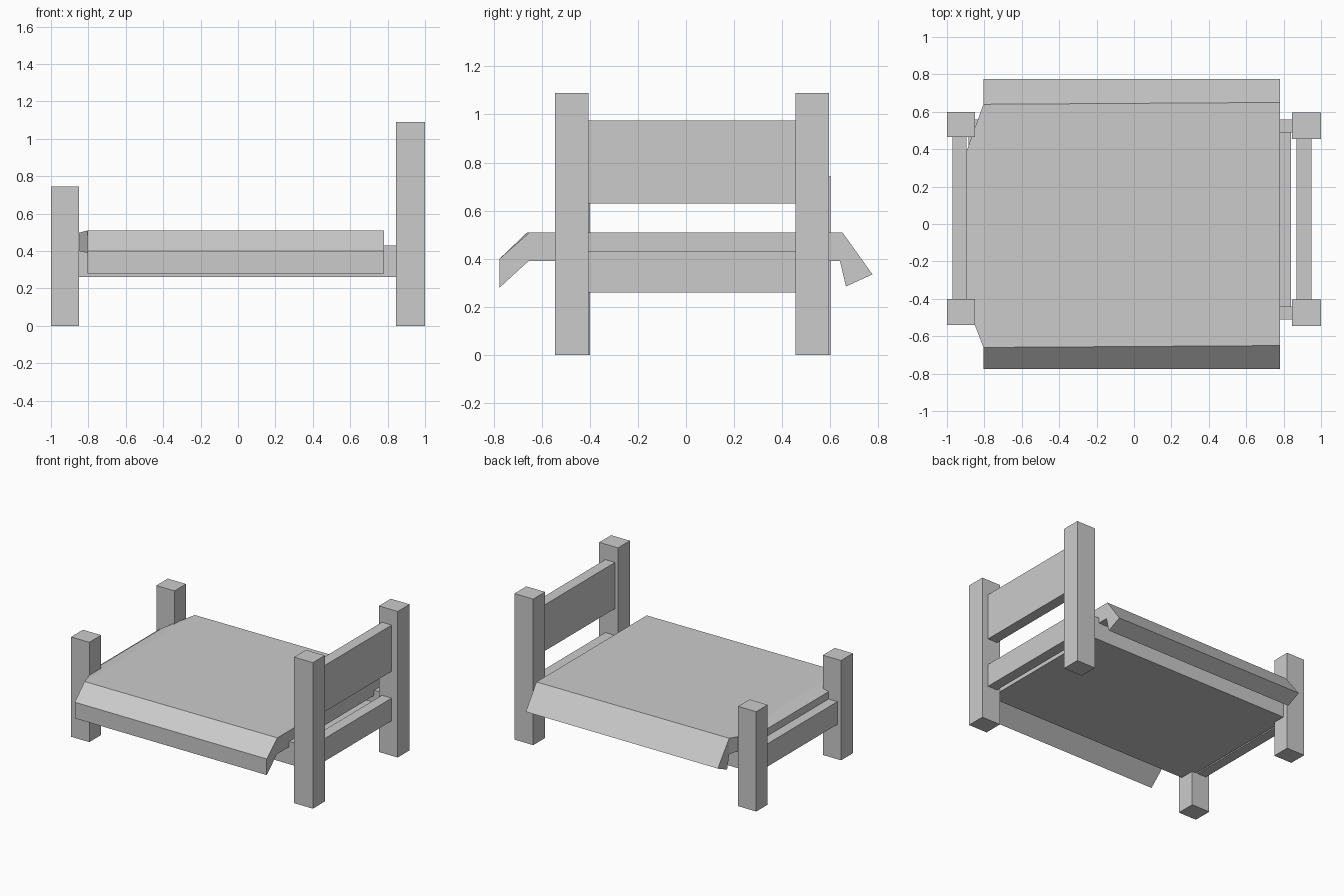
import bpy, bmesh

if "Cube" in bpy.data.objects:
    bpy.data.objects.remove(bpy.data.objects["Cube"])


def box(name, x, y, z):
    """Axis-aligned box from its (min, max) ranges."""
    bm = bmesh.new()
    bmesh.ops.create_cube(bm, size=1)
    for v in bm.verts:
        for i, (a, b) in enumerate((x, y, z)):
            v.co[i] = (a + b) / 2 + v.co[i] * (b - a)
    return finish(name, bm)


def finish(name, bm):
    bmesh.ops.recalc_face_normals(bm, faces=bm.faces[:])
    mesh = bpy.data.meshes.new(name)
    bm.to_mesh(mesh)
    bm.free()
    ob = bpy.data.objects.new(name, mesh)
    bpy.context.collection.objects.link(ob)
    return ob


# Corner posts: tall at the head (+x), short at the foot (-x)
box("head_post_front", (0.845, 1.0), (-0.545, -0.405), (0, 1.09))
box("head_post_back", (0.845, 1.0), (0.455, 0.595), (0, 1.09))
box("foot_post_front", (-1.0, -0.85), (-0.54, -0.40), (0, 0.745))
box("foot_post_back", (-1.0, -0.85), (0.465, 0.60), (0, 0.745))

# Boards between the posts
box("headboard", (0.87, 0.95), (-0.41, 0.46), (0.63, 0.975))
box("head_rail", (0.87, 0.95), (-0.41, 0.46), (0.26, 0.43))
box("foot_rail", (-0.97, -0.895), (-0.40, 0.465), (0.26, 0.43))

# Side rails and the base panel between them
box("side_rail_front", (-0.85, 0.845), (-0.51, -0.44), (0.26, 0.43))
box("side_rail_back", (-0.85, 0.845), (0.49, 0.56), (0.26, 0.43))
box("base_panel", (-0.885, 0.84), (-0.44, 0.49), (0.26, 0.34))

# Mattress with hanging side flaps: one cross-section at each end
bm = bmesh.new()


def section(x, front, back):
    pts = [(front, 0.51), (back, 0.51), (0.775, 0.335), (0.665, 0.285),
           (0.64, 0.39), (-0.655, 0.39), (-0.775, 0.28), (-0.775, 0.40)]
    return [bm.verts.new((x, y, z)) for y, z in pts]


foot = section(-0.805, -0.66, 0.64)
head = section(0.78, -0.65, 0.65)
for i in range(8):
    j = (i + 1) % 8
    bm.faces.new((foot[i], foot[j], head[j], head[i]))
for s in (foot, head):
    bm.faces.new((s[1], s[2], s[3], s[4]))
    bm.faces.new((s[0], s[5], s[6], s[7]))
bm.faces.new([head[k] for k in (0, 1, 4, 5)])

# Tapered tuck at the foot end
tuck = [bm.verts.new((-0.897, y, z)) for y, z in
        ((-0.42, 0.485), (0.385, 0.485), (0.385, 0.41), (-0.42, 0.41))]
rim = [foot[k] for k in (0, 1, 4, 5)]
for i in range(4):
    j = (i + 1) % 4
    bm.faces.new((rim[i], rim[j], tuck[j], tuck[i]))
bm.faces.new(tuck)
finish("mattress_cover", bm)
